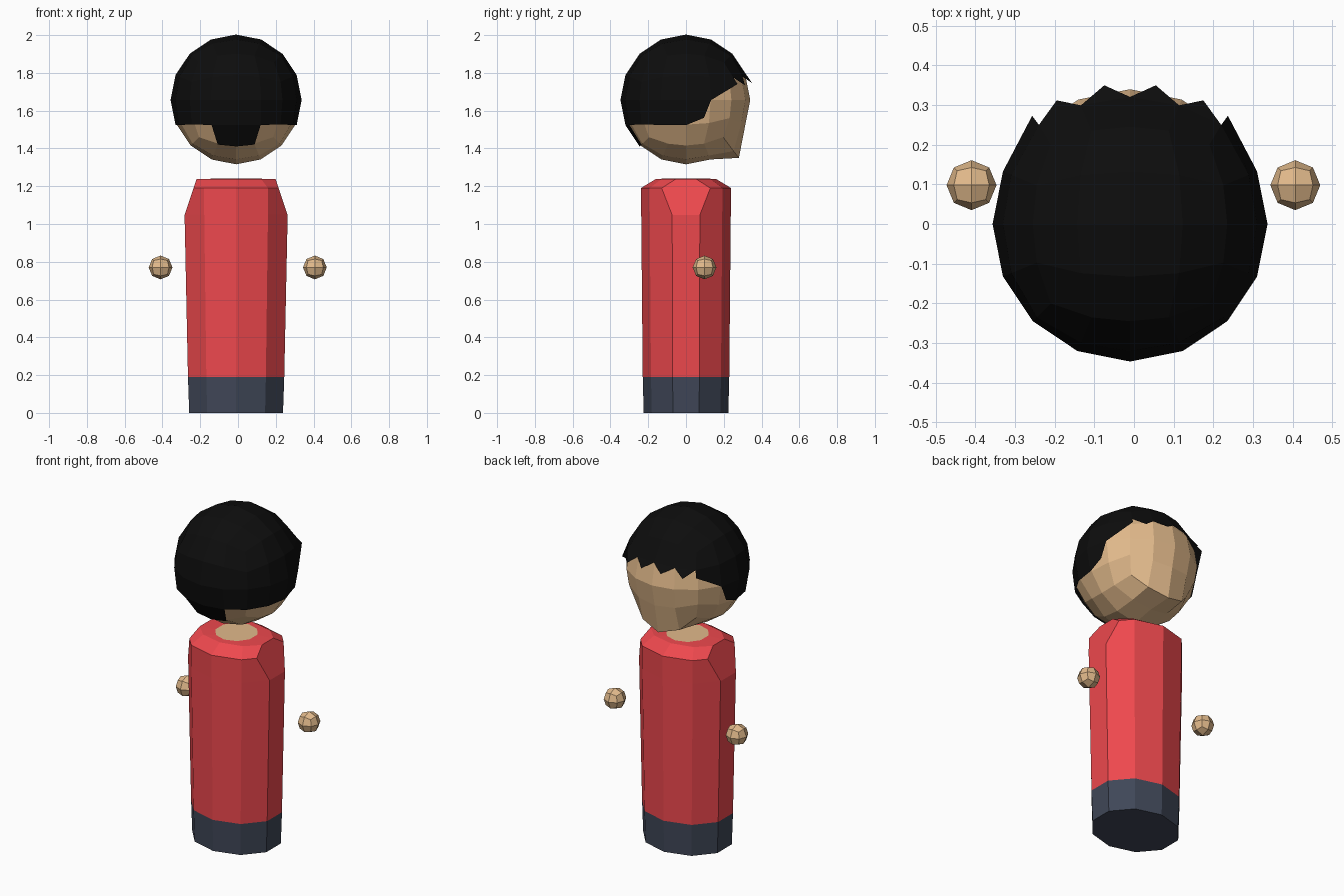
import bpy, bmesh
from math import sin, cos, tan, pi
from mathutils import Vector

if "Cube" in bpy.data.objects:
    bpy.data.objects.remove(bpy.data.objects["Cube"])

CX = -0.01                       # head and body centre in x
HEAD = Vector((CX, 0, 1.656))    # head centre


def material(name, rgb):
    m = bpy.data.materials.new(name)
    m.diffuse_color = (*rgb, 1)
    m.use_nodes = True
    m.node_tree.nodes["Principled BSDF"].inputs["Base Color"].default_value = m.diffuse_color
    return m


SKIN = material("skin", (0.76, 0.49, 0.26))
BLACK = material("black_hair", (0.004, 0.004, 0.004))
RED = material("red_cloth", (0.85, 0.065, 0.075))
NAVY = material("navy_cloth", (0.05, 0.062, 0.095))


def finish(bm, name, mat, loc):
    bmesh.ops.recalc_face_normals(bm, faces=bm.faces)
    me = bpy.data.meshes.new(name)
    bm.to_mesh(me)
    bm.free()
    me.materials.append(mat)
    ob = bpy.data.objects.new(name, me)
    ob.location = loc
    bpy.context.collection.objects.link(ob)
    return ob


def quad_sphere(n, r, keep=None, moves={}):
    """Cube with n x n faces per side, blown up to a sphere. keep(m) filters
    faces by cube-space centre; moves maps cube-space (|x|, y, z) to a point."""
    bm = bmesh.new()
    bmesh.ops.create_cube(bm, size=2)
    bmesh.ops.subdivide_edges(bm, edges=bm.edges[:], cuts=n - 1, use_grid_fill=True)
    if keep:
        drop = [f for f in bm.faces if not keep(f.calc_center_median())]
        bmesh.ops.delete(bm, geom=drop, context='FACES')
    for v in bm.verts:
        key = (round(abs(v.co.x), 1), round(v.co.y, 1), round(v.co.z, 1))
        side = -1 if v.co.x < 0 else 1
        if key in moves:
            x, y, z = moves[key]
            v.co = (x * side, y, z)
        else:
            v.co = Vector([tan(c * pi / 4) for c in v.co]).normalized() * r
    return bm


def loft(rings, cap_bottom=False):
    """Stack of ten-sided elliptical rings (rx, ry, z)."""
    bm = bmesh.new()
    angles = [pi / 2 + k * pi / 5 for k in range(10)]
    loops = [[bm.verts.new((rx * cos(a), ry * sin(a), z)) for a in angles]
             for rx, ry, z in rings]
    for lo, hi in zip(loops, loops[1:]):
        for k in range(10):
            j = (k + 1) % 10
            bm.faces.new((lo[k], lo[j], hi[j], hi[k]))
    if cap_bottom:
        bm.faces.new(loops[0])
    return bm


# Head with a pulled-out chin (face looks to +y)
finish(quad_sphere(4, 0.34, moves={
    (0, 1, -1): (0, 0.28, -0.306),
    (0.5, 1, -1): (0.122, 0.252, -0.27),
}), "head", SKIN, HEAD)


# Hair cap: open at the face, with a nape patch at the back
def is_hair(m):
    if m.z < -0.99:
        return False
    if m.y > 0.99:
        return m.z > 0.5
    if m.y < -0.99:
        return m.z > -0.5 or abs(m.x) < 0.5
    return m.z > 0 or (m.z > -0.5 and m.y < 0.5)


hair = quad_sphere(4, 0.347, is_hair, {
    (1, 0.5, -0.5): (0.325, 0.095, -0.094),
    (1, 1, 0): (0.247, 0.273, 0.085),
    (1, 1, 0.5): (0.23, 0.25, 0.12),
    (1, -1, -0.5): (0.235, -0.235, -0.13),
    (1, -0.5, -0.5): (0.301, -0.124, -0.131),
    (0.5, -1, -0.5): (0.13, -0.3, -0.131),
})

# Pointed fringe locks
hair.verts.ensure_lookup_table()


def nearest(p):
    return min(hair.verts, key=lambda v: (v.co - Vector(p)).length)


for s in (-1, 1):
    mid, inner, outer = (nearest(p) for p in
                         ((0, 0.32, 0.133), (s * 0.124, 0.3, 0.124), (s * 0.23, 0.25, 0.12)))
    for a, b, tip in ((mid, inner, (s * 0.065, 0.35, 0.09)),
                      (inner, outer, (s * 0.185, 0.312, 0.078))):
        hair.faces.new((a, b, hair.verts.new(tip)))
finish(hair, "hair", BLACK, HEAD)

# Torso, with sloping shoulders cut off both sides
torso = loft([(0.268, 0.229, 0.19), (0.287, 0.237, 1.05), (0.287, 0.239, 1.19),
              (0.225, 0.16, 1.238), (0.12, 0.12, 1.24)])
for s in (-1, 1):
    cut = bmesh.ops.bisect_plane(
        torso, geom=torso.verts[:] + torso.edges[:] + torso.faces[:], dist=1e-5,
        plane_co=(s * 0.272, 0, 1.05), plane_no=(s * 0.185, 0, 0.062), clear_outer=True)
    edges = [e for e in cut["geom_cut"] if isinstance(e, bmesh.types.BMEdge)]
    bmesh.ops.edgeloop_fill(torso, edges=edges)
finish(torso, "torso", RED, (CX, 0, 0))

# Neck opening
finish(loft([(0.12, 0.12, 1.24), (0.119, 0.119, 1.24)][::-1], True), "neck", SKIN, (CX, 0, 0))

# Trousers
finish(loft([(0.261, 0.224, 0), (0.268, 0.229, 0.19)], True), "trousers", NAVY, (CX, 0, 0))

# Floating hands
for name, x in (("left_hand", -0.41), ("right_hand", 0.407)):
    finish(quad_sphere(2, 0.063), name, SKIN, (x, 0.098, 0.77))
